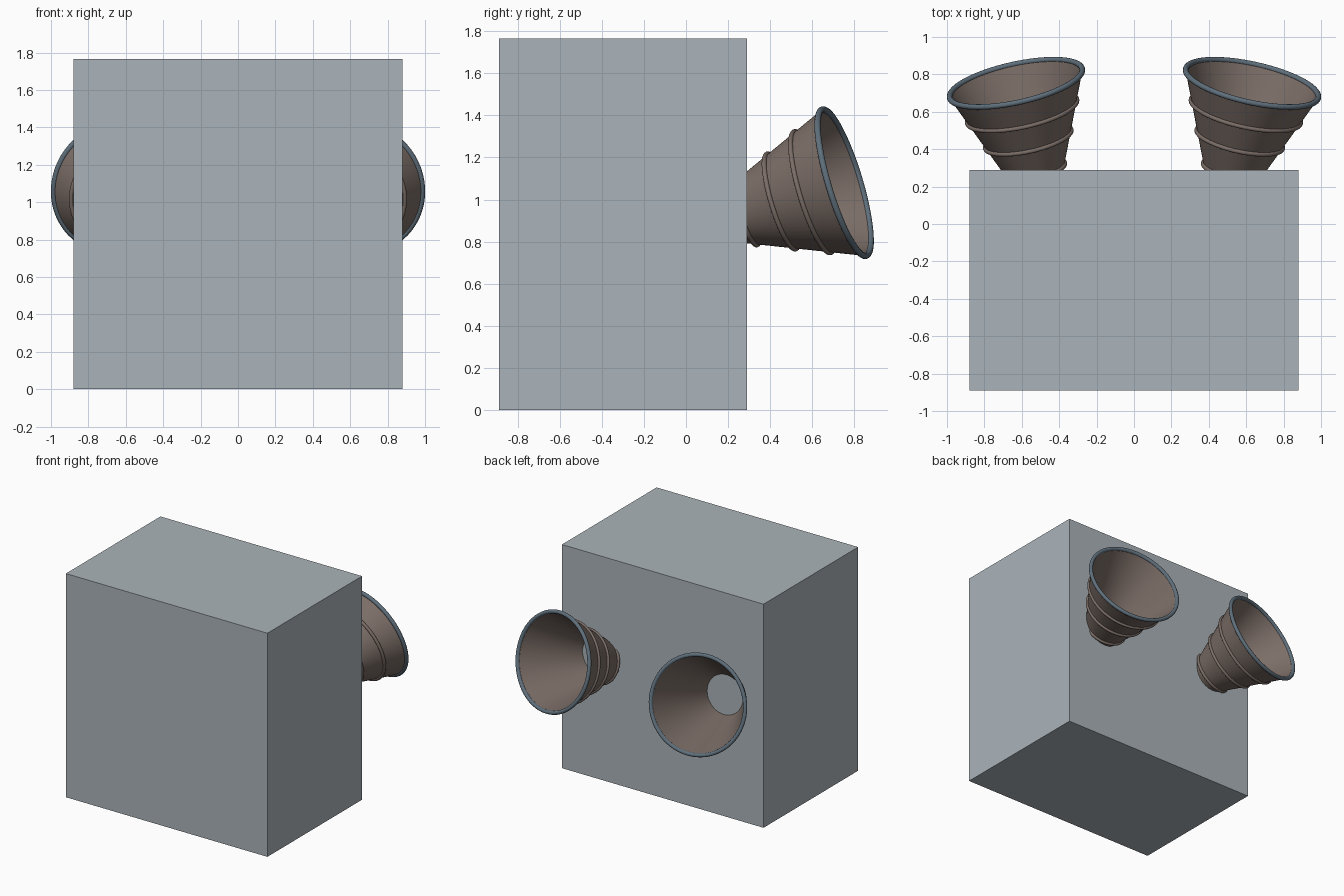
import bpy, bmesh, math
from mathutils import Matrix, Vector

cube = bpy.data.objects.get("Cube")
if cube:
    bpy.data.objects.remove(cube, do_unlink=True)


def material(name, rgb):
    mat = bpy.data.materials.new(name)
    mat.use_nodes = True
    mat.diffuse_color = (*rgb, 1)
    mat.node_tree.nodes["Principled BSDF"].inputs["Base Color"].default_value = (*rgb, 1)
    return mat


GREY = material("light grey", (0.41, 0.455, 0.49))
BROWN = material("warm brown", (0.20, 0.155, 0.135))
SLATE = material("slate blue", (0.115, 0.16, 0.20))

SEGMENTS = 64
LENGTH = 0.58        # funnel length, its narrow end sits inside the cabinet
MOUTH = 0.363        # outer radius at the mouth
TAPER = 0.41         # radius lost per unit of length
WALL = 0.011


def lathe(name, profile, mat, matrix):
    """Revolve a closed (radius, height) profile about local z."""
    bm = bmesh.new()
    rings = []
    for i in range(SEGMENTS):
        a = 2 * math.pi * i / SEGMENTS
        rings.append([bm.verts.new((r * math.cos(a), r * math.sin(a), h)) for r, h in profile])
    n = len(profile)
    for i in range(SEGMENTS):
        here, there = rings[i], rings[(i + 1) % SEGMENTS]
        for j in range(n):
            k = (j + 1) % n
            bm.faces.new((here[j], there[j], there[k], here[k]))
    bmesh.ops.recalc_face_normals(bm, faces=bm.faces)
    mesh = bpy.data.meshes.new(name)
    bm.to_mesh(mesh)
    bm.free()
    mesh.materials.append(mat)
    obj = bpy.data.objects.new(name, mesh)
    bpy.context.collection.objects.link(obj)
    obj.matrix_world = matrix
    bpy.ops.object.select_all(action="DESELECT")
    obj.select_set(True)
    bpy.context.view_layer.objects.active = obj
    bpy.ops.object.shade_smooth_by_angle(angle=math.radians(50))
    return obj


def ring_profile(radius, height, thickness, sides=12):
    """Round section for a hoop."""
    steps = [2 * math.pi * i / sides for i in range(sides)]
    return [(radius + thickness * math.cos(a), height + thickness * math.sin(a)) for a in steps]


# Cabinet
bpy.ops.mesh.primitive_cube_add(size=1, location=(0, -0.3, 0.8825))
cabinet = bpy.context.object
cabinet.name = "cabinet"
cabinet.scale = (1.76, 1.18, 1.765)
cabinet.data.materials.append(GREY)

# Pair of flared funnels on the back, tilted up and outward
for side, label in ((1, "left"), (-1, "right")):
    axis = Vector((side * 0.22, 1, 0.3)).normalized()
    place = Matrix.Translation((side * 0.631, 0.752, 1.08)) @ axis.to_track_quat("Z", "Y").to_matrix().to_4x4()
    throat = MOUTH - TAPER * LENGTH
    lathe(label + "_funnel",
          [(MOUTH, 0), (throat, -LENGTH), (throat - WALL, -LENGTH), (MOUTH - WALL, 0)],
          BROWN, place)
    # Rolled lip at the mouth
    lathe(label + "_lip", ring_profile(MOUTH, 0, 0.015), SLATE, place)
    # Raised hoops around the outside
    for number, depth in enumerate((0.16, 0.318, 0.492), 1):
        radius = MOUTH - TAPER * depth + 0.003
        lathe(f"{label}_hoop_{number}", ring_profile(radius, -depth, 0.012), BROWN, place)
